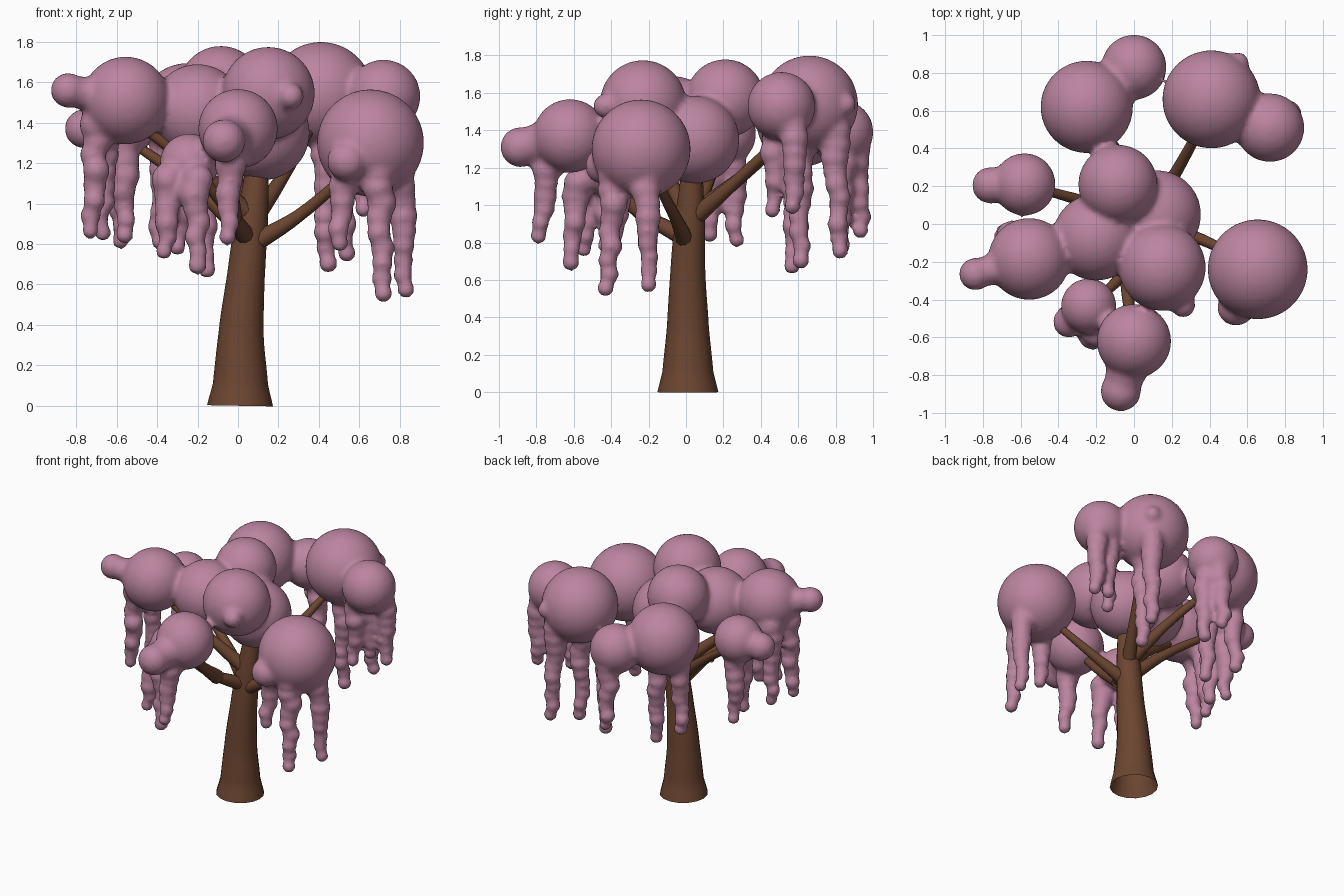
import bpy, bmesh, random
from mathutils import Vector, Matrix

if "Cube" in bpy.data.objects:
    bpy.data.objects.remove(bpy.data.objects["Cube"])

random.seed(4)


def material(name, color):
    m = bpy.data.materials.new(name)
    m.diffuse_color = (*color, 1)
    m.use_nodes = True
    m.node_tree.nodes["Principled BSDF"].inputs["Base Color"].default_value = m.diffuse_color
    return m


BARK = material("bark", (0.15, 0.06, 0.03))
BLOOM = material("blossom", (0.50, 0.235, 0.35))


def tube(name, points, res=3):
    """Tapered open tube through (x, y, z, radius) points."""
    cu = bpy.data.curves.new(name, "CURVE")
    cu.dimensions = "3D"
    cu.bevel_depth = 1
    cu.bevel_resolution = res
    cu.resolution_u = 6
    sp = cu.splines.new("BEZIER")
    sp.bezier_points.add(len(points) - 1)
    for bp, (x, y, z, r) in zip(sp.bezier_points, points):
        bp.co = (x, y, z)
        bp.radius = r
        bp.handle_left_type = bp.handle_right_type = "AUTO"
    ob = bpy.data.objects.new(name, cu)
    bpy.context.collection.objects.link(ob)
    bpy.ops.object.select_all(action="DESELECT")
    ob.select_set(True)
    bpy.context.view_layer.objects.active = ob
    bpy.ops.object.convert(target="MESH")
    ob = bpy.context.object
    ob.data.materials.clear()
    ob.data.materials.append(BARK)
    bpy.ops.object.shade_smooth()
    return ob


# Flared trunk leaning slightly to the right
tube("trunk", [(0.01, 0.01, 0, 0.163), (0.012, 0.01, 0.11, 0.136), (0.015, 0.01, 0.35, 0.112),
               (0.04, 0.01, 0.65, 0.093), (0.065, 0.02, 0.9, 0.083), (0.09, 0.03, 1.12, 0.062),
               (0.1, 0.04, 1.3, 0.05)], res=6)

# Branches: start, elbow, tip
branches = {
    "right": [(0.07, 0.0, 0.80), (0.30, -0.06, 0.94), (0.60, -0.2, 1.2)],
    "back_right": [(0.08, 0.04, 0.93), (0.22, 0.27, 1.13), (0.40, 0.6, 1.45)],
    "left": [(0.05, 0.01, 0.84), (-0.2, 0.10, 1.07), (-0.55, 0.2, 1.32)],
    "front_left": [(0.05, 0.0, 0.95), (-0.2, -0.10, 1.17), (-0.53, -0.17, 1.42)],
    "front": [(0.05, 0.0, 0.82), (-0.06, -0.26, 0.98), (-0.22, -0.42, 1.18)],
    "front_tip": [(-0.03, -0.2, 0.93), (-0.03, -0.4, 1.1), (0.0, -0.6, 1.33)],
    "back": [(0.07, 0.04, 0.95), (-0.05, 0.32, 1.17), (-0.23, 0.58, 1.4)],
}
for name, pts in branches.items():
    tube("branch_" + name, [(*p, r) for p, r in zip(pts, (0.05, 0.032, 0.022))])

# Blossom clumps: x, y, z, radius
clumps = {
    "back_left": (-0.25, 0.62, 1.45, 0.245), "back": (0.0, 0.83, 1.39, 0.172),
    "back_right": (0.41, 0.66, 1.54, 0.26), "far_right": (0.72, 0.51, 1.53, 0.182),
    "right": (0.655, -0.24, 1.30, 0.265), "front_top": (0.15, -0.23, 1.545, 0.23),
    "front": (0.0, -0.62, 1.37, 0.197), "left": (-0.555, -0.185, 1.51, 0.217),
    "left_back": (-0.58, 0.21, 1.38, 0.165), "top": (-0.085, 0.21, 1.57, 0.21),
    "centre": (-0.2, -0.07, 1.46, 0.23), "crown": (0.12, 0.05, 1.35, 0.235),
    "front_low": (-0.24, -0.435, 1.2, 0.147),
}
# Side buds sticking out of a clump
buds = [("front", -0.07, -0.885, 1.31, 0.108), ("left", -0.84, -0.265, 1.56, 0.087),
        ("left_back", -0.76, 0.205, 1.37, 0.098), ("front_top", 0.26, -0.43, 1.53, 0.066),
        ("right", 0.54, -0.44, 1.21, 0.1), ("back_right", 0.55, 0.85, 1.54, 0.06)]
# Hanging racemes: parent clump, x, y, lowest z
racemes = [
    ("right", 0.71, -0.42, 0.51), ("right", 0.83, -0.2, 0.53), ("right", 0.50, -0.38, 0.76),
    ("front", -0.05, -0.78, 0.79), ("front_low", -0.2, -0.61, 0.65),
    ("front_low", -0.36, -0.54, 0.72), ("front_low", -0.30, -0.42, 0.74),
    ("left", -0.68, -0.05, 0.81), ("left", -0.73, -0.22, 0.82),
    ("left_back", -0.58, 0.26, 0.77), ("left_back", -0.56, 0.13, 0.80),
    ("back_left", -0.16, 0.57, 0.63), ("back_left", -0.39, 0.6, 0.77),
    ("back", 0.08, 0.83, 0.74), ("back", 0.0, 0.93, 0.82),
    ("back_right", 0.44, 0.61, 0.66), ("back_right", 0.53, 0.83, 0.71),
    ("far_right", 0.82, 0.58, 0.95), ("far_right", 0.69, 0.56, 0.97), ("far_right", 0.62, 0.47, 0.93),
]

bm = bmesh.new()


def ball(p, r, sub=2):
    bmesh.ops.create_icosphere(bm, subdivisions=sub, radius=r, matrix=Matrix.Translation(p))


for x, y, z, r in clumps.values():
    ball((x, y, z), r, 4)

# Buds with a neck back to their clump
for host, x, y, z, r in buds:
    c, p = Vector(clumps[host][:3]), Vector((x, y, z))
    ball(p, r, 3)
    for t in (0.2, 0.35, 0.5):
        ball(p.lerp(c, t), r * (0.85 + 0.4 * t), 3)

# Racemes: lumpy chains of shrinking balls
for host, x, y, zb in racemes:
    cx, cy, cz, cr = clumps[host]
    top = Vector((cx + (x - cx) * 0.8, cy + (y - cy) * 0.8, cz - cr * 0.55))
    end = Vector((x, y, zb + 0.045))
    n = max(4, round((top - end).length / 0.075))
    for i in range(n + 1):
        t = i / n
        jig = Vector((random.uniform(-1, 1), random.uniform(-1, 1), 0)) * 0.012
        r = 0.085 * (1 - t) + 0.047 * t
        ball(top.lerp(end, t) + jig, r * random.uniform(0.92, 1.06))
        if i < n:
            ball(top.lerp(end, (i + 0.5) / n), r * 0.72)

me = bpy.data.meshes.new("blossom_canopy")
bm.to_mesh(me)
bm.free()
canopy = bpy.data.objects.new("blossom_canopy", me)
bpy.context.collection.objects.link(canopy)
me.materials.append(BLOOM)

# Fuse the balls into one soft surface
rm = canopy.modifiers.new("fuse", "REMESH")
rm.mode = "VOXEL"
rm.voxel_size = 0.018
rm.use_smooth_shade = True
sm = canopy.modifiers.new("soften", "SMOOTH")
sm.factor = 0.5
sm.iterations = 4
